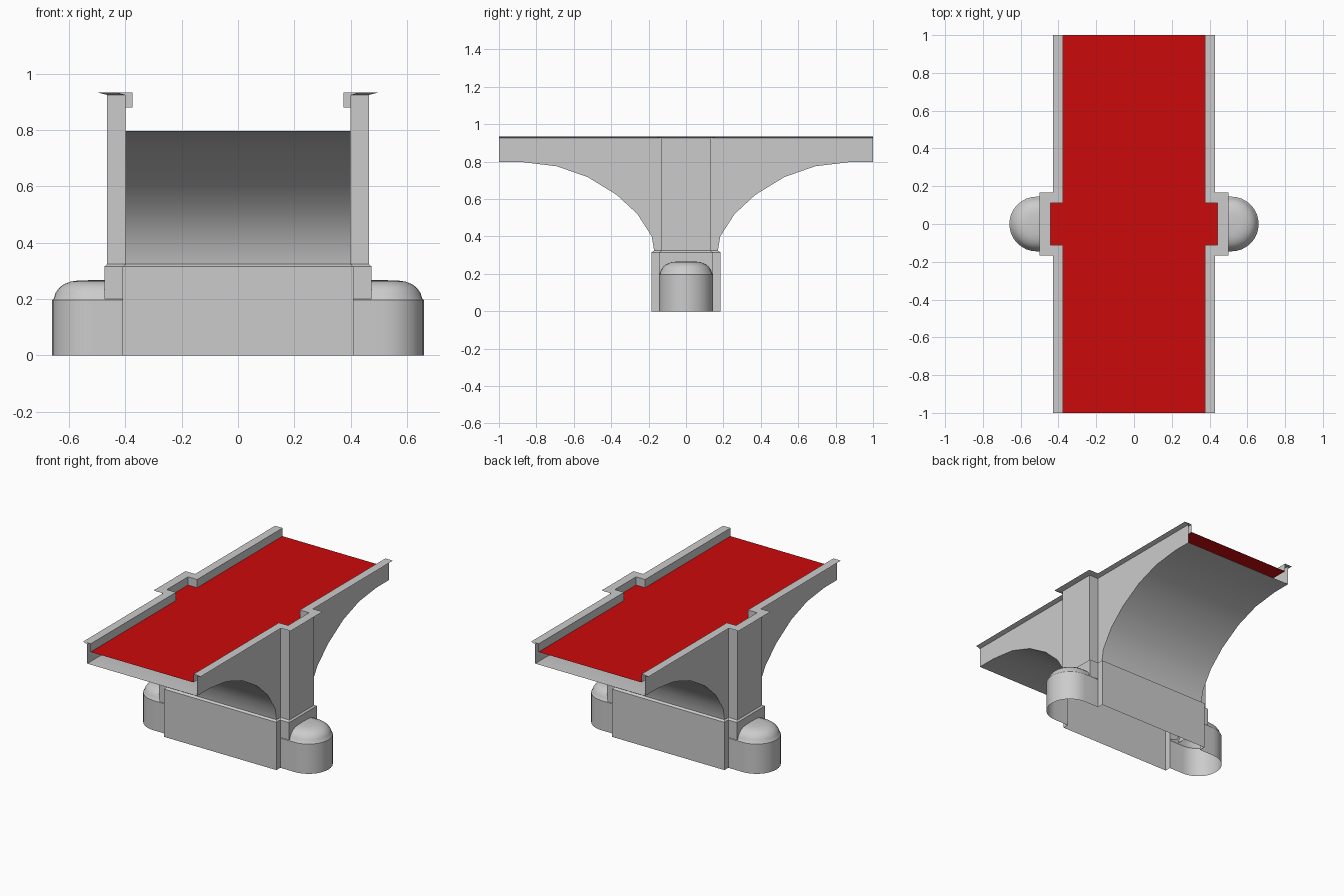
import bpy, bmesh, math

if "Cube" in bpy.data.objects:
    bpy.data.objects.remove(bpy.data.objects["Cube"])


def build(name, rings, mirror=(True, False), smooth=None):
    """Skin consecutive open rings of points, optionally mirrored in x / y."""
    bm = bmesh.new()
    rows = [[bm.verts.new(p) for p in ring] for ring in rings]
    if len(rows) == 1:
        bm.faces.new(rows[0])
    for a, b in zip(rows, rows[1:]):
        for i in range(len(a) - 1):
            bm.faces.new((a[i], a[i + 1], b[i + 1], b[i]))
    bmesh.ops.remove_doubles(bm, verts=bm.verts, dist=1e-5)
    mesh = bpy.data.meshes.new(name)
    bm.to_mesh(mesh)
    bm.free()
    obj = bpy.data.objects.new(name, mesh)
    bpy.context.collection.objects.link(obj)
    if any(mirror):
        mod = obj.modifiers.new("mirror", 'MIRROR')
        mod.use_axis = (mirror[0], mirror[1], False)
        mod.use_clip = True
    if smooth:
        bpy.ops.object.select_all(action='DESELECT')
        obj.select_set(True)
        bpy.context.view_layer.objects.active = obj
        bpy.ops.object.shade_smooth_by_angle(angle=math.radians(smooth))
    return obj


def at(path, z):
    return [(x, y, z) for x, y in path]


def stepped(a, y, b):
    """Plan of the bridge edge: straight at x=a, stepping out to x=b around the pier."""
    return [(a, -1), (a, -y), (b, -y), (b, y), (a, y), (a, 1)]


# Arch profile (y, z) from the bridge end down to the pier
arch = [(-1, .797), (-.87, .797), (-.69, .775), (-.525, .717), (-.37, .622),
        (-.26, .52), (-.183, .40), (-.17, .322)]

# Arch soffit, open at the bridge ends
build("arch_soffit", [[(x, y, z) for y, z in arch] for x in (-.4, .4)],
      mirror=(False, True), smooth=30)

# Side walls above the arch
wall = arch + [(-.13, .322)]
build("spandrel_wall", [[(.4, y, z) for y, z in wall],
                        [(.4, y, .925) for y, z in wall]], mirror=(True, True))

# Pilaster rising from the pier
pil = [(.4, -.13), (.465, -.13), (.465, .13), (.4, .13)]
build("pilaster", [at(pil, .322), at(pil, .925)])

# Parapet: flared cap, top and inner face
build("parapet", [at(stepped(.40, .13, .465), .925),
                  at(stepped(.43, .167, .50), .934),
                  at(stepped(.375, .11, .442), .934),
                  at(stepped(.375, .11, .442), .88)])

# Red road deck
edge = stepped(.375, .11, .442)
deck = build("road_deck", [at(edge + [(-x, y) for x, y in reversed(edge)], .88)],
             mirror=(False, False))
red = bpy.data.materials.new("deck_red")
red.diffuse_color = (.6, .003, .003, 1)
red.use_nodes = True
red.node_tree.nodes["Principled BSDF"].inputs["Base Color"].default_value = red.diffuse_color
deck.data.materials.append(red)

# Pier base and pilaster foot with chamfered tops
foot = [(0, -.185), (.41, -.185), (.41, -.145)]
foot_top = [(0, -.17), (.4, -.17), (.4, -.13)]
build("pier_base", [at(foot, 0), at(foot, .315), at(foot_top, .324)], mirror=(True, True))
block = [(.41, -.145), (.475, -.145), (.475, 0)]
block_top = [(.4, -.13), (.465, -.13), (.465, 0)]
build("pilaster_foot", [at(block, .2), at(block, .315), at(block_top, .324)],
      mirror=(True, True))


# Rounded cutwater with a domed cap
def nose(start, r):
    arc = [math.pi * (i / 16 - .5) for i in range(17)]
    return ([(start, -r)] + [(.515 + r * math.cos(t), r * math.sin(t)) for t in arc]
            + [(start, r)])


rings = [at(nose(.41, .145), 0), at(nose(.41, .145), .196), at(nose(.41, .139), .203)]
for r, z in [(.134, .22), (.122, .238), (.105, .252), (.08, .262), (.05, .266), (0, .267)]:
    rings.append(at(nose(.46, r), z))
build("cutwater", rings, smooth=30)
